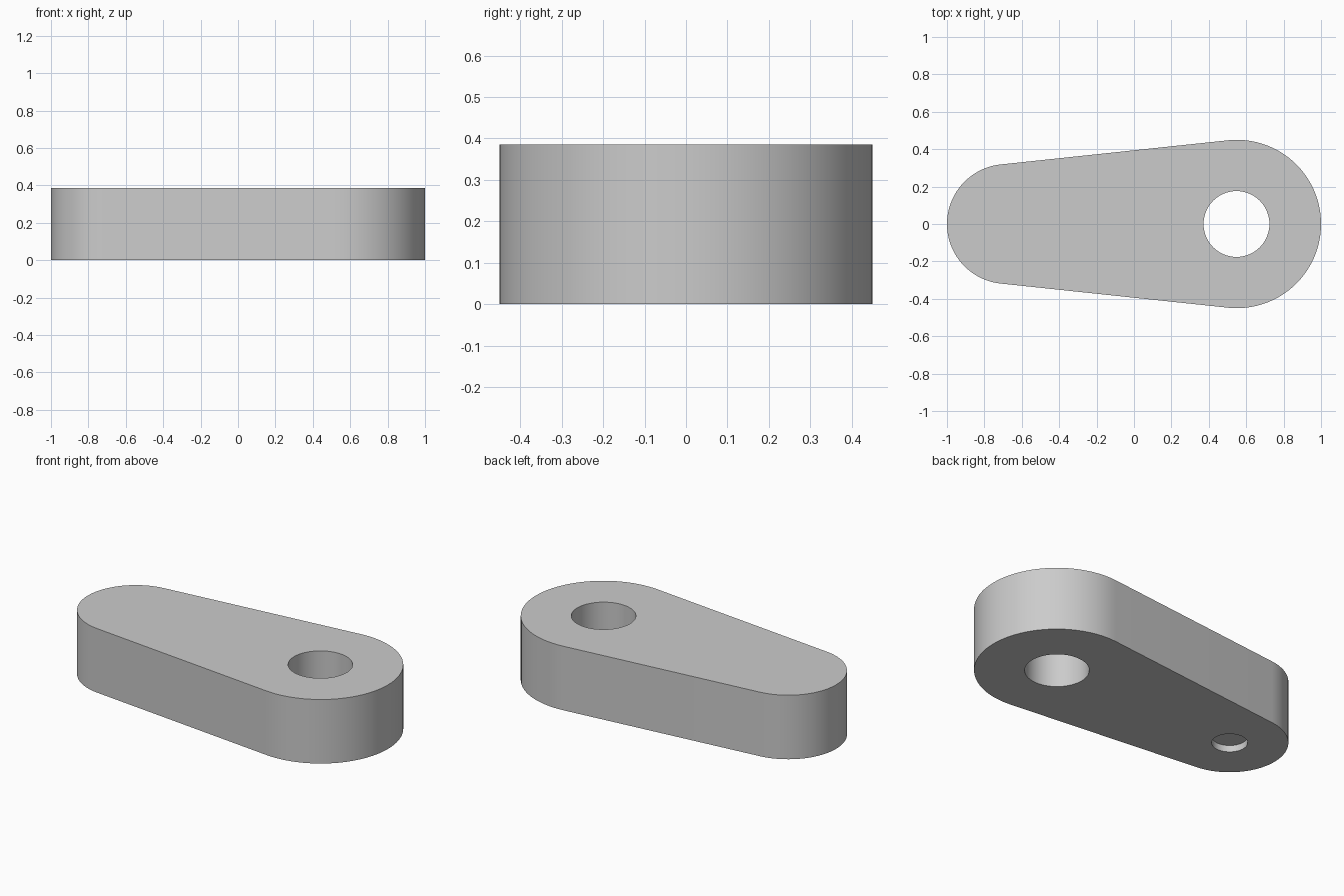
import bpy, bmesh, math

if "Cube" in bpy.data.objects:
    bpy.data.objects.remove(bpy.data.objects["Cube"])

HEIGHT = 0.385
BIG_X, BIG_R = 0.55, 0.45
SMALL_X, SMALL_R = -0.68, 0.32


def prism(name, points, z0, z1):
    """Extrude a closed outline from z0 to z1."""
    bm = bmesh.new()
    face = bm.faces.new([bm.verts.new((x, y, z0)) for x, y in points])
    ext = bmesh.ops.extrude_face_region(bm, geom=[face])
    for v in ext["geom"]:
        if isinstance(v, bmesh.types.BMVert):
            v.co.z = z1
    bmesh.ops.recalc_face_normals(bm, faces=bm.faces)
    mesh = bpy.data.meshes.new(name)
    bm.to_mesh(mesh)
    bm.free()
    obj = bpy.data.objects.new(name, mesh)
    bpy.context.collection.objects.link(obj)
    return obj


def arc(cx, r, a0, a1, n):
    return [(cx + r * math.cos(a0 + (a1 - a0) * i / n),
             r * math.sin(a0 + (a1 - a0) * i / n)) for i in range(n + 1)]


# Tapered arm: two end arcs joined by their common tangents
tan = math.pi / 2 + math.asin((BIG_R - SMALL_R) / (BIG_X - SMALL_X))
outline = arc(BIG_X, BIG_R, -tan, tan, 48) + arc(SMALL_X, SMALL_R, tan, 2 * math.pi - tan, 40)
arm = prism("tapered_arm", outline, 0, HEIGHT)

grey = bpy.data.materials.new("light grey")
grey.diffuse_color = (0.6, 0.6, 0.6, 1)
grey.use_nodes = True
grey.node_tree.nodes["Principled BSDF"].inputs["Base Color"].default_value = grey.diffuse_color
arm.data.materials.append(grey)

# Through hole at the big end, shallow blind hole under the small end
for name, x, r, top in (("through_hole_cutter", BIG_X - 0.002, 0.176, HEIGHT + 0.1),
                        ("blind_hole_cutter", SMALL_X, 0.098, 0.04)):
    cutter = prism(name, arc(x, r, 0, 2 * math.pi, 64)[:-1], -0.1, top)
    cutter.data.materials.append(grey)
    cutter.hide_render = True
    mod = arm.modifiers.new(name, "BOOLEAN")
    mod.operation = "DIFFERENCE"
    mod.solver = "EXACT"
    mod.object = cutter
    bpy.context.view_layer.objects.active = arm
    bpy.ops.object.modifier_apply(modifier=mod.name)
    bpy.data.objects.remove(cutter)

# Smooth walls, crisp rims
bpy.ops.object.select_all(action="DESELECT")
arm.select_set(True)
bpy.context.view_layer.objects.active = arm
bpy.ops.object.shade_smooth_by_angle(angle=math.radians(30))
